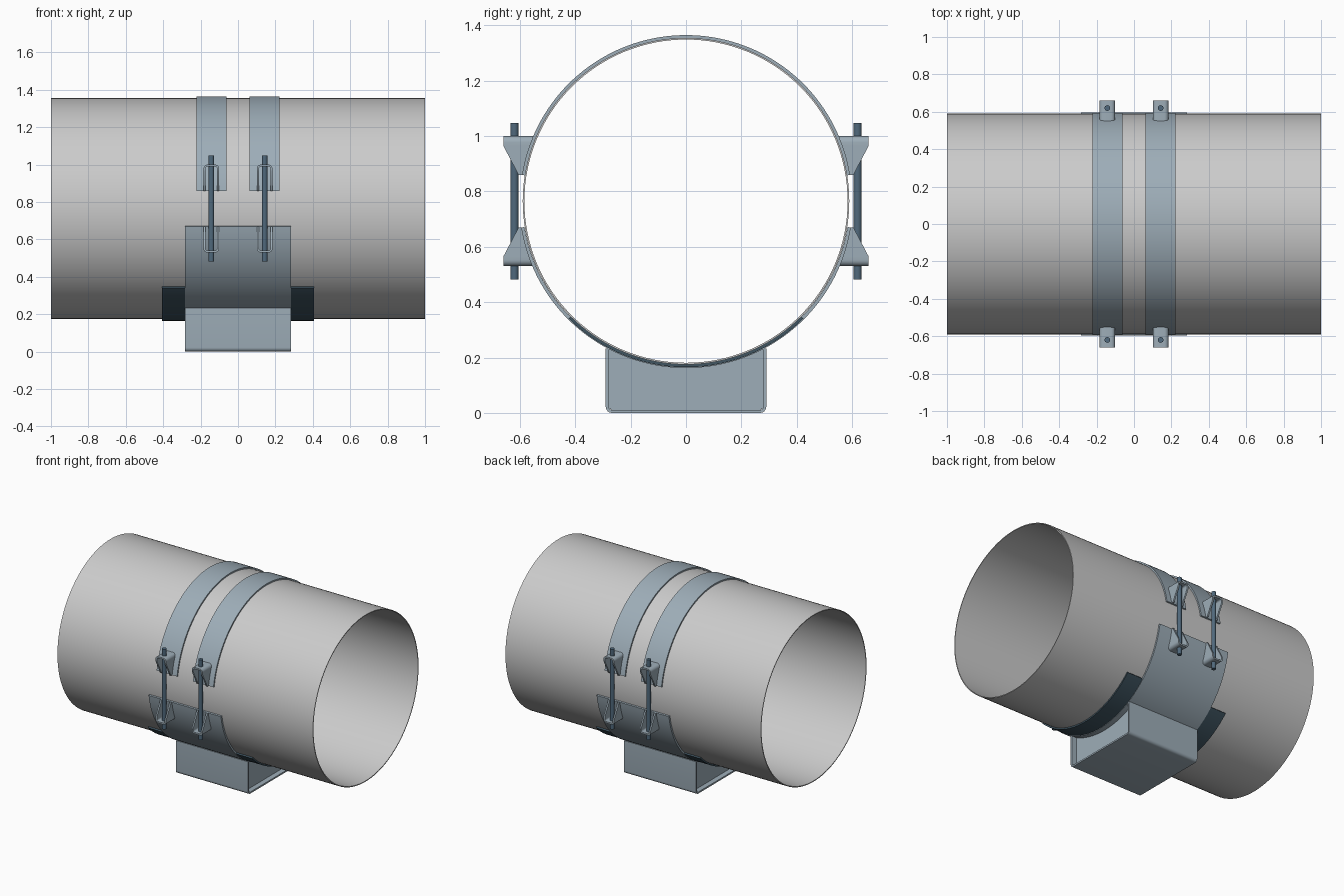
import bpy, bmesh
from math import sin, cos, pi, radians, sqrt

if "Cube" in bpy.data.objects:
    bpy.data.objects.remove(bpy.data.objects["Cube"])

CZ = 0.765          # pipe axis height
R = 0.59            # pipe outer radius


def material(name, col):
    m = bpy.data.materials.new(name)
    m.diffuse_color = (*col, 1)
    m.use_nodes = True
    m.node_tree.nodes["Principled BSDF"].inputs["Base Color"].default_value = m.diffuse_color
    return m


steel = material("steel", (0.34, 0.42, 0.48))
dark = material("dark_steel", (0.08, 0.14, 0.20))
liner = material("liner", (0.05, 0.09, 0.12))


def sweep(name, sections, mat=None, closed=False):
    """Solid through equal-length rings of points."""
    bm = bmesh.new()
    rows = [[bm.verts.new(p) for p in s] for s in sections]
    n = len(rows[0])
    pairs = list(zip(rows, rows[1:])) + ([(rows[-1], rows[0])] if closed else [])
    for a, b in pairs:
        for i in range(n):
            j = (i + 1) % n
            bm.faces.new((a[i], a[j], b[j], b[i]))
    if not closed:
        bm.faces.new(rows[0])
        bm.faces.new(rows[-1])
    bmesh.ops.recalc_face_normals(bm, faces=bm.faces)
    me = bpy.data.meshes.new(name)
    bm.to_mesh(me)
    bm.free()
    ob = bpy.data.objects.new(name, me)
    bpy.context.collection.objects.link(ob)
    if mat:
        me.materials.append(mat)
    bpy.ops.object.select_all(action='DESELECT')
    ob.select_set(True)
    bpy.context.view_layer.objects.active = ob
    bpy.ops.object.shade_smooth_by_angle(angle=radians(30))
    return ob


def band(name, r0, r1, a0, a1, x0, x1, n, mat=None):
    """Curved plate around the pipe axis; angles in degrees from +y."""
    full = a1 - a0 >= 360
    secs = []
    for i in range(n if full else n + 1):
        a = radians(a0 + (a1 - a0) * i / n)
        secs.append([(x, r * cos(a), CZ + r * sin(a))
                     for x, r in ((x0, r0), (x1, r0), (x1, r1), (x0, r1))])
    return sweep(name, secs, mat, full)


# Pipe, lower cradle and dark liner pad
band("pipe", 0.584, R, 0, 360, -1, 1, 128)
band("cradle", 0.591, 0.603, 189.1, 350.9, -0.283, 0.283, 72, steel)
band("liner_pad", 0.588, 0.600, 225, 315, -0.407, 0.407, 48, liner)

# Two upper straps
for k, s in enumerate((-1, 1)):
    c = s * 0.1425
    band(f"strap_{k}", 0.589, 0.600, 9.1, 170.9, c - 0.08, c + 0.08, 72, steel)


def u_path(w, top, bottom, rad, t, steps=6):
    """Outer/inner point pairs of an inverted rounded U; half width w."""
    out = []
    for side in (-1, 1):
        pts = [((side * w, bottom), (side * (w - t), bottom))]
        for i in range(steps + 1):
            a = pi / 2 * i / steps
            pts.append(tuple((side * (w - rad + q * cos(a)), top - rad + q * sin(a))
                             for q in (rad, rad - t)))
        out += pts if side < 0 else pts[::-1]
    return out


# Base channel: upright U, open at both x ends
secs = []
for o, i in u_path(0.29, 0.0, -0.233, 0.022, 0.011):
    secs.append([(x, p[0], -p[1]) for x, p in
                 ((-0.283, o), (0.283, o), (0.283, i), (-0.283, i))])
sweep("base_channel", secs, steel)

# Web plates closing the channel just inside its ends
for k, x in enumerate((-0.24, 0.24)):
    secs = []
    for i in range(25):
        y = -0.283 + 0.566 * i / 24
        zt = CZ - sqrt(0.602 ** 2 - y * y)
        zb = 0.022 if 0 < i < 24 else 0.025
        zb = 0.006 if 0 < i < 24 else 0.02
        secs.append([(x - 0.006, y, zb), (x + 0.006, y, zb),
                     (x + 0.006, y, zt), (x - 0.006, y, zt)])
    sweep(f"web_plate_{k}", secs, steel)


# Clamp lugs: folded U brackets with tapering cheeks
def lug(name, cx, sy, sz):
    secs = []
    path = u_path(0.042, 0.235, 0.095, 0.022, 0.011)
    rows = []
    for k, (o, i) in enumerate(path):
        rows.append((o, i))
        # extra station where the cheek taper starts
        if k == 0 or k == len(path) - 2:
            rows.append(tuple((p[0], 0.2) for p in (path[0] if k == 0 else path[-1])))
    for o, i in rows:
        ring = []
        for p, outer in ((o, 0), (o, 1), (i, 1), (i, 0)):
            h = p[1]
            y = min(0.66, 0.605 + (h - 0.095) / 0.105 * 0.055) if outer \
                else sqrt(0.6 ** 2 - h * h) - 0.002
            ring.append((cx + p[0], sy * y, CZ + sz * h))
        secs.append(ring)
    sweep(name, secs, steel)


# Rods and lugs at the four clamp points
for i, sx in enumerate((-1, 1)):
    for j, sy in enumerate((-1, 1)):
        cx, cy = sx * 0.1425, sy * 0.62
        ring = [(cx + 0.015 * cos(2 * pi * k / 24), cy + 0.015 * sin(2 * pi * k / 24))
                for k in range(24)]
        sweep(f"rod_{i}{j}", [[(x, y, z) for x, y in ring] for z in (0.482, 1.048)], dark)
        lug(f"upper_lug_{i}{j}", cx, sy, 1)
        lug(f"lower_lug_{i}{j}", cx, sy, -1)
